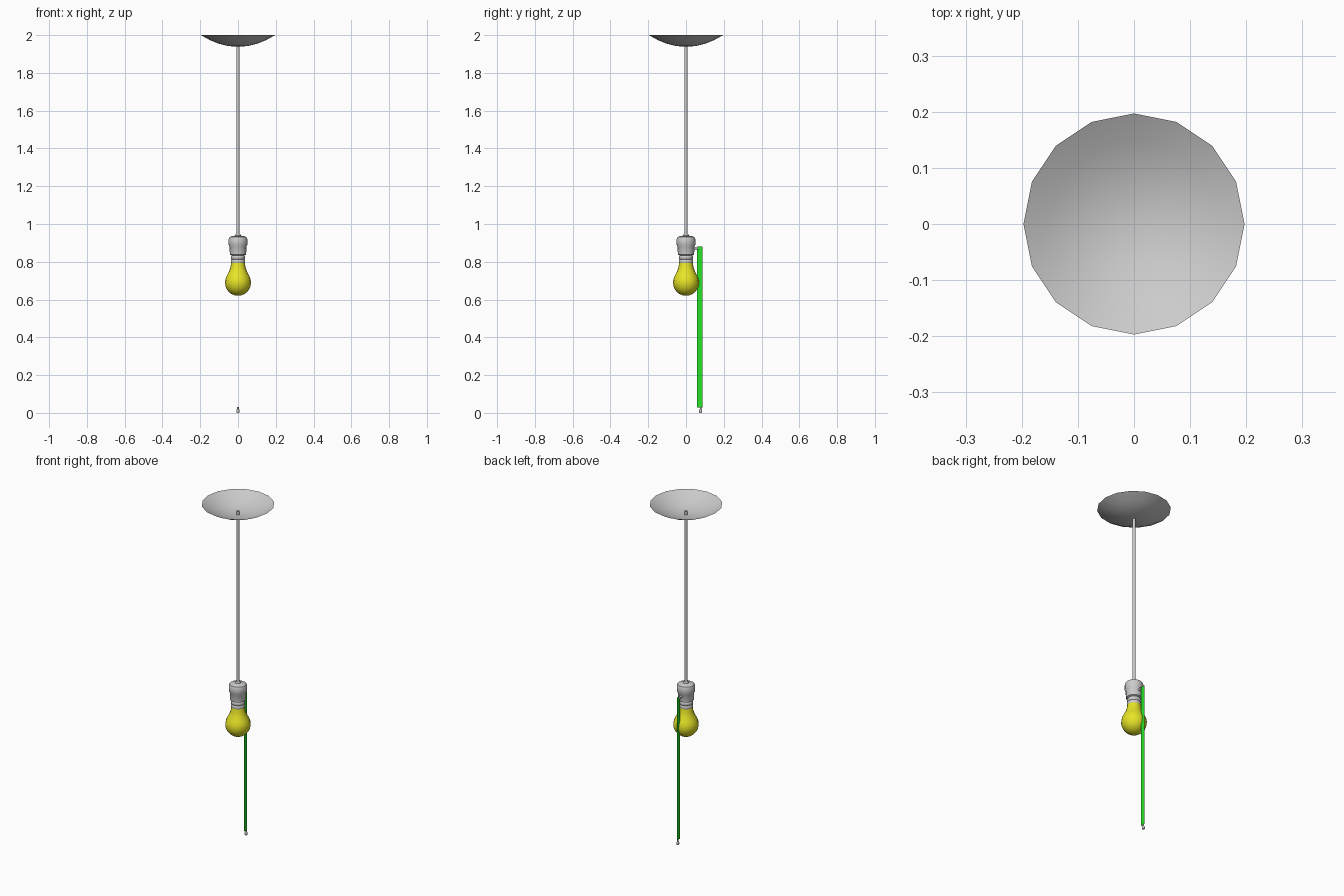
import bpy, bmesh, math

if "Cube" in bpy.data.objects:
    bpy.data.objects.remove(bpy.data.objects["Cube"])

def material(name, rgb):
    m = bpy.data.materials.new(name)
    m.diffuse_color = (*rgb, 1)
    m.use_nodes = True
    m.node_tree.nodes["Principled BSDF"].inputs["Base Color"].default_value = m.diffuse_color
    return m

def finish(name, bm, mat=None, angle=40):
    bmesh.ops.remove_doubles(bm, verts=bm.verts, dist=1e-5)
    me = bpy.data.meshes.new(name)
    bm.to_mesh(me)
    bm.free()
    ob = bpy.data.objects.new(name, me)
    bpy.context.collection.objects.link(ob)
    if mat:
        me.materials.append(mat)
    bpy.ops.object.select_all(action='DESELECT')
    bpy.context.view_layer.objects.active = ob
    ob.select_set(True)
    bpy.ops.object.shade_smooth_by_angle(angle=math.radians(angle))
    return ob

def lathe(name, profile, sides=16, mat=None, angle=40):
    """Spin an (r, z) profile, listed bottom to top, around the z axis."""
    bm = bmesh.new()
    vs = [bm.verts.new((r, 0, z)) for r, z in profile]
    es = [bm.edges.new(p) for p in zip(vs, vs[1:])]
    bmesh.ops.spin(bm, geom=vs + es, cent=(0, 0, 0), axis=(0, 0, 1),
                   angle=math.tau, steps=sides)
    bmesh.ops.remove_doubles(bm, verts=bm.verts, dist=1e-5)
    bmesh.ops.recalc_face_normals(bm, faces=bm.faces)
    return finish(name, bm, mat, angle)

yellow = material("bulb_yellow", (0.8, 0.78, 0.02))
green = material("chain_green", (0.02, 0.75, 0.02))

# Open ceiling dish and the hollow rod hanging from it
lathe("ceiling_dish", [(0, 1.938), (0.05, 1.942), (0.10, 1.954),
                       (0.15, 1.974), (0.197, 2.0)])
lathe("hanging_rod", [(0.009, 0.93), (0.009, 1.96)], 8, angle=60)

# Socket: ringed neck, tapered body, rounded cap
lathe("socket", [(0, 0.79), (0.034, 0.79), (0.038, 0.797), (0.038, 0.808),
                 (0.034, 0.813), (0.038, 0.818), (0.038, 0.828),
                 (0.034, 0.834), (0.043, 0.838), (0.045, 0.88),
                 (0.05, 0.89), (0.05, 0.918), (0.045, 0.930),
                 (0.032, 0.936), (0.016, 0.938), (0.013, 0.948), (0, 0.948)])

# Pear-shaped bulb
bulb = [(0.069 * math.sin(math.radians(a)), 0.69 - 0.07 * math.cos(math.radians(a)))
        for a in range(0, 121, 15)]
lathe("bulb", bulb + [(0.048, 0.748), (0.040, 0.77), (0.036, 0.795)],
      mat=yellow, angle=60)

# Small switch stub on the back of the socket
stub = lathe("switch_stub", [(0, 0.04), (0.007, 0.04), (0.007, 0.058),
                             (0.009, 0.058), (0.009, 0.064), (0, 0.064)], 8, angle=50)
stub.rotation_euler = (math.radians(-90), 0, 0)
stub.location = (0, 0, 0.872)

# Flat pull chain strip
bm = bmesh.new()
bm.faces.new([bm.verts.new((0, y, z)) for y, z in
              ((0.058, 0.028), (0.087, 0.028), (0.087, 0.88), (0.058, 0.88))])
finish("pull_chain", bm, green)

# Pull knob at the end of the chain
knob = lathe("pull_knob", [(0, 0), (0.006, 0), (0.008, 0.004), (0.008, 0.014),
                           (0.004, 0.022), (0.004, 0.03), (0, 0.03)], 8, angle=50)
knob.location = (0, 0.077, 0)
